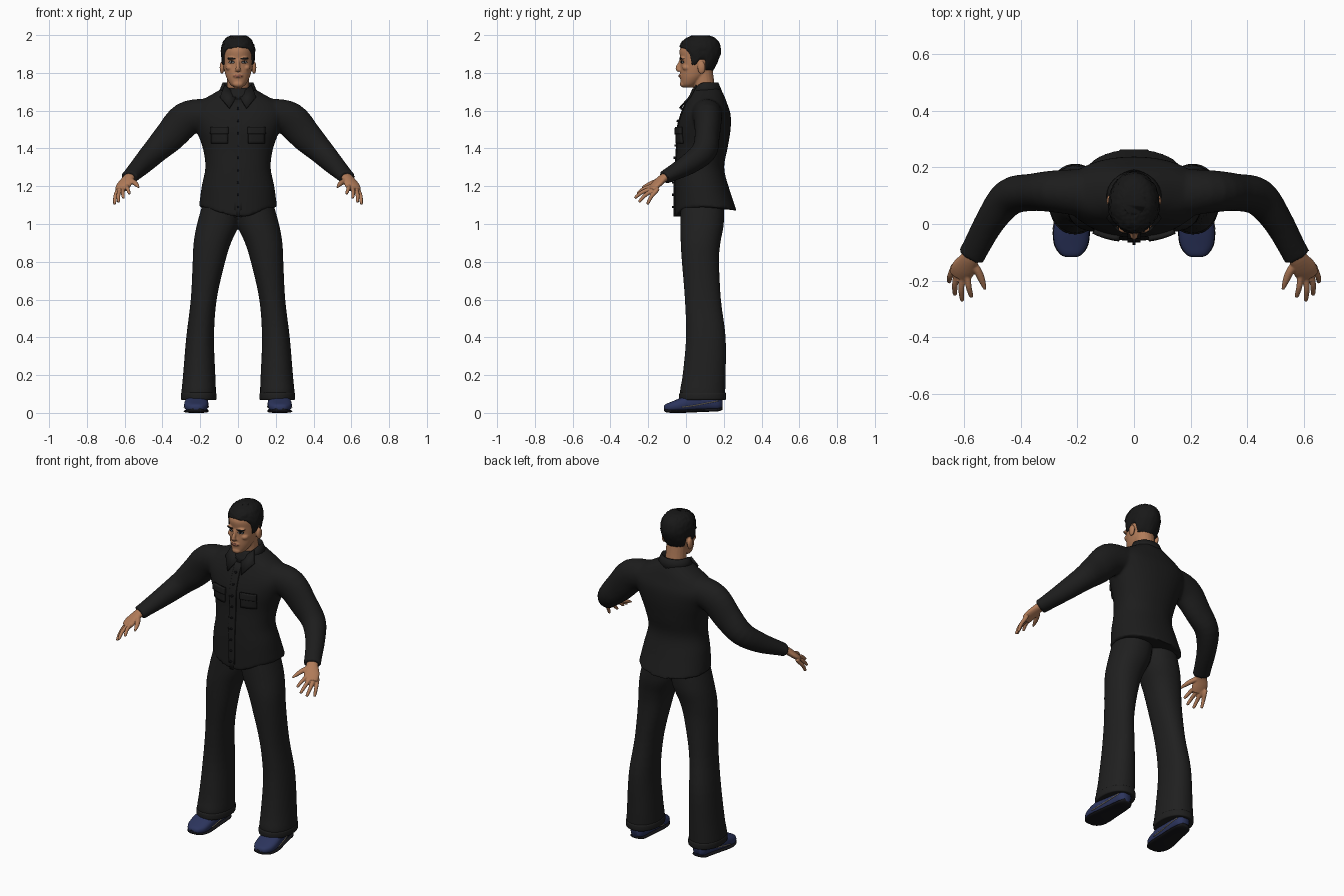
import bpy, bmesh, math, random
from mathutils import Vector
from mathutils.bvhtree import BVHTree

if "Cube" in bpy.data.objects:
    bpy.data.objects.remove(bpy.data.objects["Cube"])

random.seed(4)


def material(name, col):
    m = bpy.data.materials.new(name)
    m.diffuse_color = (*col, 1)
    m.use_nodes = True
    m.node_tree.nodes["Principled BSDF"].inputs["Base Color"].default_value = m.diffuse_color
    return m


SKIN = material("skin", (0.44, 0.20, 0.10))
SHIRT = material("shirt_black", (0.012, 0.012, 0.012))
TROUSER = material("trouser_black", (0.014, 0.014, 0.014))
HAIR = material("hair_black", (0.009, 0.009, 0.009))
SHOE = material("shoe_navy", (0.025, 0.035, 0.11))
SOLE = material("sole_black", (0.008, 0.008, 0.01))
WELT = material("welt_tan", (0.35, 0.30, 0.22))
EYE = material("eye_white", (0.55, 0.55, 0.55))
LIP = material("lip_brown", (0.30, 0.11, 0.07))


def crom(rows, k=4):
    """Smooth a table of rows with a Catmull-Rom spline."""
    out = []
    for i in range(len(rows) - 1):
        a, b, c, d = (rows[min(max(j, 0), len(rows) - 1)] for j in range(i - 1, i + 3))
        for s in range(k):
            t = s / k
            out.append([0.5 * (2 * q + (r - p) * t + (2 * p - 5 * q + 4 * r - w) * t * t
                               + (3 * q - p - 3 * r + w) * t ** 3) for p, q, r, w in zip(a, b, c, d)])
    return out + [list(rows[-1])]


def make(name, verts, faces, mat):
    me = bpy.data.meshes.new(name)
    me.from_pydata([tuple(v) for v in verts], [], faces)
    bm = bmesh.new()
    bm.from_mesh(me)
    bmesh.ops.recalc_face_normals(bm, faces=bm.faces[:])
    bm.to_mesh(me)
    bm.free()
    me.materials.append(mat)
    me.shade_smooth()
    ob = bpy.data.objects.new(name, me)
    bpy.context.collection.objects.link(ob)
    return ob


def skin_rings(name, rings, mat, caps=True):
    n = len(rings[0])
    verts = [v for r in rings for v in r]
    faces = [(i * n + j, i * n + (j + 1) % n, (i + 1) * n + (j + 1) % n, (i + 1) * n + j)
             for i in range(len(rings) - 1) for j in range(n)]
    if caps:
        faces += [tuple(range(n)), tuple(range(len(verts) - n, len(verts)))]
    return make(name, verts, faces, mat)


def ring(c, u, v, ru, rv, n=32, p=1.0):
    f = lambda q: math.copysign(abs(q) ** p, q)
    return [c + u * ru * f(math.cos(2 * math.pi * i / n)) + v * rv * f(math.sin(2 * math.pi * i / n))
            for i in range(n)]


def column(name, rows, mat, p=1.0, n=40):
    """Horizontal slices: z, x0, x1, y0, y1."""
    return skin_rings(name, [ring(Vector(((a + b) / 2, (c + d) / 2, z)), Vector((0, -1, 0)), Vector((1, 0, 0)),
                                  (d - c) / 2, (b - a) / 2, n, p) for z, a, b, c, d in crom(rows)], mat)


def limb(name, rows, mat, s=1, n=20):
    """Slices square to a path: x, y, z, horizontal radius, other radius."""
    rows = crom([(r[0] * s, *r[1:]) for r in rows])
    pts = [Vector(r[:3]) for r in rows]
    rings = []
    for i, r in enumerate(rows):
        t = (pts[min(i + 1, len(pts) - 1)] - pts[max(i - 1, 0)]).normalized()
        u = t.cross(Vector((0, 0, 1))).normalized()
        rings.append(ring(pts[i], u, u.cross(t), r[3], r[4], n))
    return skin_rings(name, rings, mat)


def blob(name, c, r, mat):
    Z = [(-math.cos(math.pi * (i + 0.3) / 12.6), math.sin(math.pi * (i + 0.3) / 12.6)) for i in range(13)]
    return skin_rings(name, [ring(Vector((c[0], c[1], c[2] + r[2] * h)), Vector((1, 0, 0)), Vector((0, 1, 0)),
                                  r[0] * w, r[1] * w, 20) for h, w in Z], mat)


def fuse(name, obs, voxel, smooth):
    """Join pieces into one smooth skin."""
    bpy.ops.object.select_all(action='DESELECT')
    for o in obs:
        o.select_set(True)
    ob = bpy.context.view_layer.objects.active = obs[0]
    bpy.ops.object.join()
    ob.name = name
    m = ob.modifiers.new("remesh", 'REMESH')
    m.mode, m.voxel_size, m.use_smooth_shade = 'VOXEL', voxel, True
    bpy.ops.object.modifier_apply(modifier=m.name)
    m = ob.modifiers.new("smooth", 'SMOOTH')
    m.factor, m.iterations = 0.5, smooth
    bpy.ops.object.modifier_apply(modifier=m.name)
    ob.data.shade_smooth()
    return ob


def tree(ob):
    return BVHTree.FromPolygons([v.co.copy() for v in ob.data.vertices], [p.vertices[:] for p in ob.data.polygons])


def patch(name, bvh, cx, cz, hw, hh, mat, thick, disc=False, tilt=0, n=6):
    """Thin plate laid on the front of a surface."""
    verts = []
    for i in range(n + 1):
        for j in range(n + 1):
            s, t = 2 * i / n - 1, 2 * j / n - 1
            if disc:
                s, t = s * math.sqrt(1 - t * t / 2), t * math.sqrt(1 - s * s / 2)
            x, z = cx + hw * s, cz + hh * t + tilt * s
            hit = bvh.ray_cast(Vector((x, -1, z)), Vector((0, 1, 0)))[0]
            verts.append((x, (hit.y if hit else 0) - thick, z))
    k = n + 1
    faces = [(i * k + j, (i + 1) * k + j, (i + 1) * k + j + 1, i * k + j + 1) for i in range(n) for j in range(n)]
    ob = make(name, verts, faces, mat)
    m = ob.modifiers.new("thickness", 'SOLIDIFY')
    m.thickness, m.offset = thick * 2, 0
    return ob


# shirt: body with a curved hem, fused with both sleeves
torso = column("torso", [(z, -w, w, a, b) for z, a, b, w in [
    (1.09, -.06, .268, .207), (1.2, -.06, .225, .192), (1.3, -.056, .202, .173), (1.4, -.048, .22, .186),
    (1.5, -.046, .236, .222), (1.58, -.025, .236, .25), (1.64, 0, .217, .215), (1.685, .02, .20, .14),
    (1.72, .035, .18, .08)]], SHIRT, 0.92)
for v in torso.data.vertices:
    if v.co.z < 1.2:
        f = (0.1 - v.co.y) / 0.165
        drop = 0.07 * f ** 6 if f > 0 else 0.02 * f * f
        v.co.z -= drop * (1.2 - v.co.z) / 0.11
arms = [limb("sleeve", [(.17, .11, 1.585, .085, .08), (.275, .115, 1.555, .075, .092), (.36, .112, 1.465, .066, .084),
                        (.44, .095, 1.385, .066, .068), (.505, .015, 1.318, .054, .056),
                        (.56, -.085, 1.262, .048, .04), (.576, -.115, 1.246, .05, .036)], SHIRT, s, 28) for s in (1, -1)]
shirt = fuse("shirt", [torso] + arms, 0.0085, 5)
cloth = tree(shirt)

# shirt details: button strip, buttons, pockets with flaps
patch("button_strip", cloth, 0, 1.35, .022, .31, SHIRT, .003, n=16)
for i in range(9):
    patch("button", cloth, 0, 1.09 + .065 * i, .006, .006, SOLE, .007, True, n=4)
for s in (1, -1):
    patch("pocket", cloth, s * .097, 1.468, .043, .042, SHIRT, .006)
    patch("pocket_flap", cloth, s * .097, 1.495, .046, .018, SHIRT, .009)

# collar: stand round the neck, folded leaf and two points
rings = []
for rx, ry, zf, zb in [(.07, .06, 1.685, 1.715), (.076, .067, 1.70, 1.75), (.082, .072, 1.695, 1.748),
                       (.105, .096, 1.66, 1.69), (.09, .085, 1.655, 1.69)]:
    r = ring(Vector((0, .1, 0)), Vector((0, -1, 0)), Vector((1, 0, 0)), ry, rx, 36)
    for v in r:
        f = max(0, (0.1 - v.y) / ry)
        v.z = zb + (zf - zb) * f ** 2
    rings.append(r)
skin_rings("collar", rings, SHIRT, False)
for s in (1, -1):
    pts = [(s * .006, .022, 1.675), (s * .045, -.034, 1.612), (s * .095, .02, 1.672), (s * .07, .055, 1.735)]
    flap = make("collar_point", pts, [(0, 1, 2, 3)], SHIRT)
    m = flap.modifiers.new("thickness", 'SOLIDIFY')
    m.thickness, m.offset = .01, 0

# trousers: two flared legs fused at the seat
LEG = [(1.13, -.02, .18, -.03, .20), (1.0, -.005, .217, -.03, .20), (.9, .037, .235, -.028, .182),
       (.8, .068, .24, -.022, .175), (.6, .113, .25, -.006, .185), (.4, .127, .274, 0, .21),
       (.2, .12, .291, -.018, .21), (.115, .117, .299, -.032, .208), (.075, .12, .299, -.025, .208)]
legs = [column("leg", [(z, min(s * a, s * b), max(s * a, s * b), c, d) for z, a, b, c, d in LEG], TROUSER, .92)
        for s in (1, -1)]
fuse("trousers", legs, 0.0085, 4)
for s in (1, -1):
    x0, x1 = sorted((s * .114, s * .302))
    column("trouser_cuff", [(z, x0 + e, x1 - e, -.036 + e, .212 - e) for z, e in
                            [(.068, .012), (.072, .001), (.1, 0), (.108, .006)]], TROUSER, .92)

# shoes: y, centre x, half width, bottom, top
FOOT = [(-.117, .222, .015, .018, .034), (-.108, .222, .036, .01, .046), (-.075, .222, .058, .006, .06),
        (-.02, .221, .064, .006, .082), (.05, .216, .057, .009, .105), (.12, .21, .05, .012, .115),
        (.17, .208, .042, .014, .105), (.192, .208, .022, .022, .09)]
for s in (1, -1):
    for name, mat, grow, top in (("shoe", SHOE, 0, 1), ("shoe_sole", SOLE, .002, 0)):
        rings = []
        for y, x, w, b, t in crom(FOOT):
            lo, hi = (b, t) if top else (b - .006, b + .012)
            rings.append(ring(Vector((s * x, y, (lo + hi) / 2)), Vector((1, 0, 0)), Vector((0, 0, 1)),
                              w + grow, (hi - lo) / 2, 24, .75))
        skin_rings(name, rings, mat)
    for side in (1, -1):
        limb("shoe_welt", [(x + side * (w + .0005), y, .03 + .2 * max(0, y) ** 1.0, .003, .003)
                           for y, x, w, b, t in FOOT[3:7]], WELT, s, 6)

# hands: palm, four fingers and thumb
FINGERS = [((.588, -.185, 1.2), (.574, -.258, 1.16)), ((.608, -.188, 1.187), (.607, -.272, 1.137)),
           ((.627, -.178, 1.177), (.633, -.25, 1.116)), ((.64, -.16, 1.172), (.654, -.205, 1.104))]
for s in (1, -1):
    parts = [limb("palm", [(.565, -.095, 1.257, .03, .024), (.582, -.125, 1.24, .034, .021),
                           (.604, -.16, 1.207, .043, .019), (.617, -.186, 1.182, .036, .015)], SKIN, s)]
    for a, b in FINGERS:
        a, b = Vector(a), Vector(b)
        base, mid = a - (b - a) * .25, (a + b) / 2 + Vector((.003, -.002, .006))
        parts.append(limb("finger", [(*base, .011, .011), (*a, .0115, .0115), (*mid, .0105, .0105),
                                     (*b.lerp(mid, .12), .008, .008), (*b, .004, .004)], SKIN, s, 12))
    parts.append(limb("thumb", [(.58, -.13, 1.235, .016, .015), (.553, -.165, 1.222, .0145, .014),
                                (.537, -.2, 1.208, .012, .011), (.526, -.232, 1.195, .005, .005)], SKIN, s, 12))
    fuse("hand", parts, 0.0036, 2)

# head: z, half width, front, back
HEAD = [(1.722, .02, -.012, .03), (1.738, .04, -.026, .06), (1.77, .059, -.03, .10), (1.80, .069, -.031, .13),
        (1.84, .077, -.029, .15), (1.88, .08, -.031, .168), (1.92, .079, -.034, .174), (1.955, .069, -.016, .163),
        (1.978, .05, .015, .14), (1.988, .025, .05, .105)]
parts = [column("head", [(z, -w, w, a, b) for z, w, a, b in HEAD], SKIN),
         limb("neck", [(0, .11, 1.64, .07, .065), (0, .1, 1.70, .06, .058), (0, .092, 1.76, .058, .056),
                       (0, .085, 1.82, .06, .056)], SKIN),
         limb("nose", [(0, -.024, 1.875, .009, .007), (0, -.035, 1.845, .009, .01), (0, -.043, 1.825, .013, .013),
                       (0, -.034, 1.81, .015, .01)], SKIN),
         blob("chin", (0, -.015, 1.741), (.028, .018, .018), SKIN),
         blob("mouth", (0, -.024, 1.784), (.028, .014, .014), SKIN)]
for s in (1, -1):
    parts += [blob("brow", (s * .03, -.018, 1.876), (.027, .015, .009), SKIN),
              blob("cheek", (s * .043, .006, 1.828), (.023, .026, .018), SKIN),
              blob("ear", (s * .085, .082, 1.828), (.012, .021, .034), SKIN)]
head = fuse("head", parts, 0.0042, 3)
face = tree(head)

# face details
patch("lips", face, 0, 1.784, .024, .007, LIP, .0012, True)
for s in (1, -1):
    patch("eyebrow", face, s * .034, 1.876, .021, .0042, HAIR, .0016, True, s * .001)
    patch("eye_lid_line", face, s * .033, 1.857, .0155, .0072, HAIR, .001, True)
    patch("eye", face, s * .033, 1.856, .0125, .0045, EYE, .0018, True)
    patch("iris", face, s * .033, 1.856, .0048, .0046, SOLE, .0026, True)

# hair: shell over the skull with a shaped hairline (degrees from front, height)
DENSE = crom(HEAD, 8)
LINE = [(0, 1.935), (45, 1.925), (62, 1.90), (70, 1.84), (84, 1.835), (92, 1.868), (112, 1.865),
        (124, 1.81), (180, 1.80)]


def lookup(table, q):
    for a, b in zip(table, table[1:]):
        if q <= b[0]:
            t = max(0, (q - a[0]) / (b[0] - a[0]))
            return [u + (w - u) * t for u, w in zip(a, b)]
    return list(table[-1])


N, ROWS = 72, 18
rings = []
for i in range(ROWS + 1):
    t = i / ROWS
    r = []
    for j in range(N):
        ang = 2 * math.pi * j / N
        deg = math.degrees(min(ang, 2 * math.pi - ang))
        low = lookup(LINE, deg)[1]
        z = low + (1.987 - low) * math.sin(t * math.pi / 2)
        _, w, a, b = lookup(DENSE, z)
        off = -.004 if i == 0 else .006 + .005 * min(1, 3 * t) + random.uniform(-.0025, .0025)
        r.append(Vector(((w + off) * math.sin(ang), (a + b) / 2 - ((b - a) / 2 + off) * math.cos(ang),
                         z + .011 * t + (random.uniform(-.002, .002) if t < .9 else 0))))
    rings.append(r)
skin_rings("hair", rings, HAIR)
